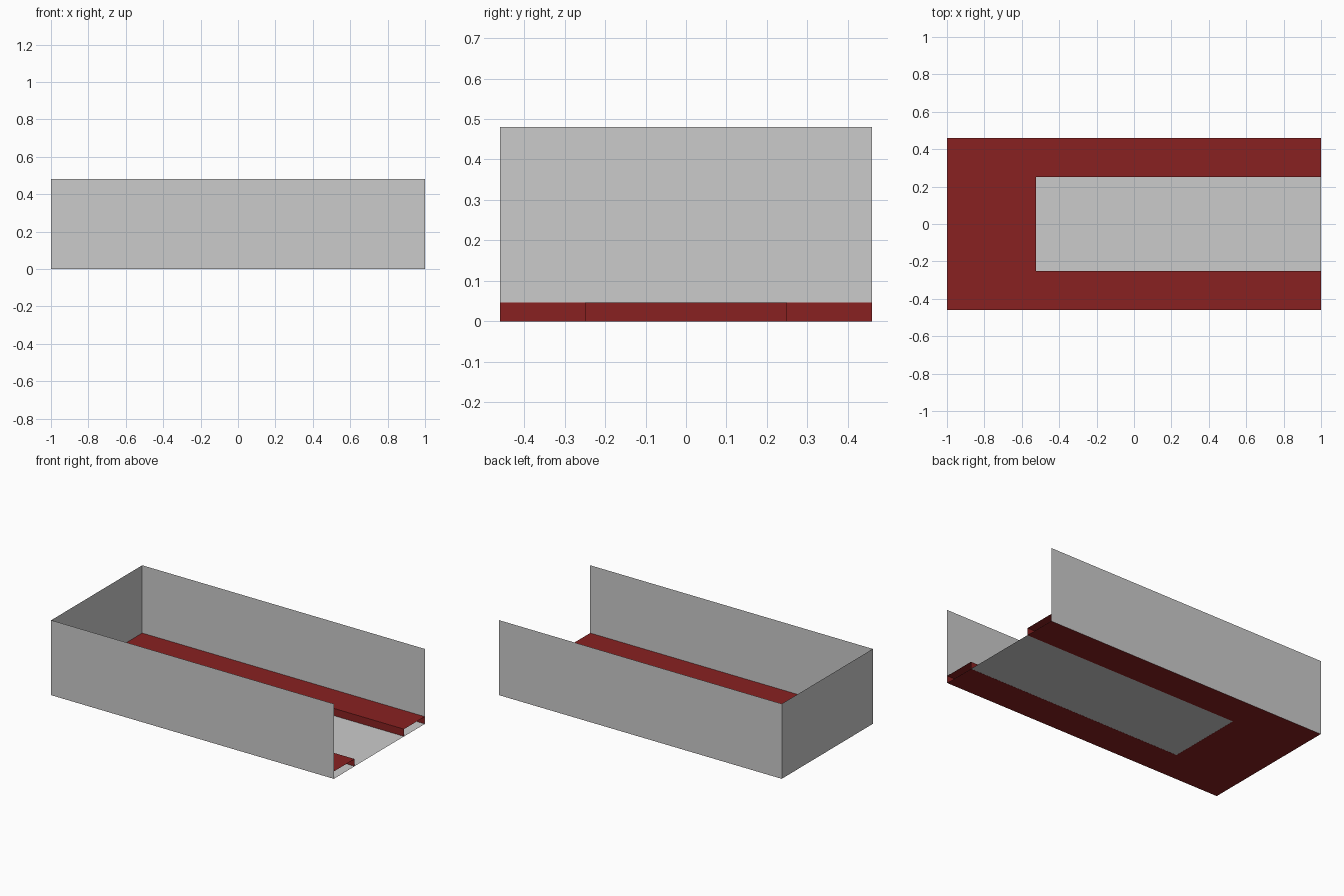
import bpy, bmesh

if "Cube" in bpy.data.objects:
    bpy.data.objects.remove(bpy.data.objects["Cube"])

L, W, H = 1.0, 0.46, 0.48          # half length, half width, wall height
SLOT_X, SLOT_Y, SHELF = -0.525, 0.25, 0.047
EPS = 0.0006                       # keeps touching skins apart


def extruded_shell(name, outline, z0, z1, is_open, color=None):
    """Extrude a flat outline into a shell and remove the open faces."""
    bm = bmesh.new()
    base = bm.faces.new([bm.verts.new((x, y, z0)) for x, y in outline])
    ext = bmesh.ops.extrude_face_region(bm, geom=[base], use_keep_orig=True)
    top = [v for v in ext["geom"] if isinstance(v, bmesh.types.BMVert)]
    bmesh.ops.translate(bm, verts=top, vec=(0, 0, z1 - z0))
    bmesh.ops.recalc_face_normals(bm, faces=bm.faces[:])
    gone = [f for f in bm.faces if is_open(f)]
    bmesh.ops.delete(bm, geom=gone, context='FACES')
    mesh = bpy.data.meshes.new(name)
    bm.to_mesh(mesh)
    bm.free()
    obj = bpy.data.objects.new(name, mesh)
    bpy.context.collection.objects.link(obj)
    if color:
        mat = bpy.data.materials.new(name + "_color")
        mat.diffuse_color = color
        mat.use_nodes = True
        mat.node_tree.nodes["Principled BSDF"].inputs["Base Color"].default_value = mat.diffuse_color
        mesh.materials.append(mat)
    return obj


# Thin grey tray: floor and three walls, open at the top and right end
extruded_shell("tray", [(-L, -W), (L, -W), (L, W), (-L, W)], EPS, H,
               lambda f: f.normal.z > 0.9 or f.normal.x > 0.9)

# Hollow red U-shaped ledge around the floor, arms open at the right end
a, w = L - EPS, W - EPS
extruded_shell("ledge",
               [(-a, -w), (L, -w), (L, -SLOT_Y), (SLOT_X, -SLOT_Y),
                (SLOT_X, SLOT_Y), (L, SLOT_Y), (L, w), (-a, w)],
               0.0, SHELF,
               lambda f: f.normal.x > 0.9 and f.calc_center_median().x > 0.9,
               (0.25, 0.015, 0.015, 1))
